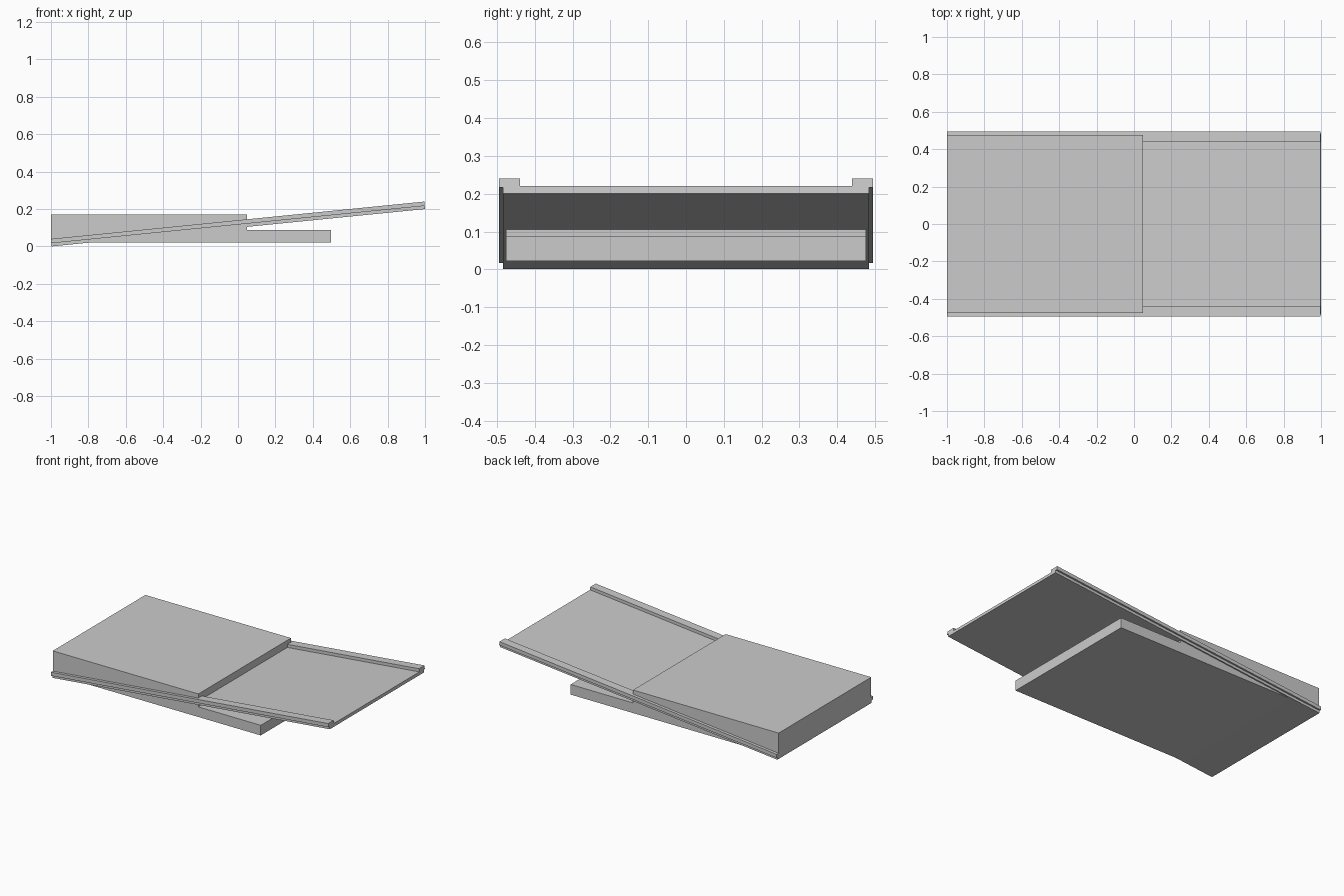
import bpy, bmesh

if "Cube" in bpy.data.objects:
    bpy.data.objects.remove(bpy.data.objects["Cube"])

SLOPE = 0.1

grey = bpy.data.materials.new("plain grey")
grey.diffuse_color = (0.6, 0.6, 0.6, 1)
grey.use_nodes = True
grey.node_tree.nodes["Principled BSDF"].inputs["Base Color"].default_value = grey.diffuse_color


def extrude_profile(name, profile, y0, y1, flip_underside=False):
    """Extrude an x-z outline (counter-clockwise seen from the front) along y."""
    bm = bmesh.new()
    front = [bm.verts.new((x, y0, z)) for x, z in profile]
    back = [bm.verts.new((x, y1, z)) for x, z in profile]
    bm.faces.new(front)
    bm.faces.new(back[::-1])
    n = len(profile)
    for i in range(n):
        j = (i + 1) % n
        bm.faces.new((front[j], front[i], back[i], back[j]))
    bmesh.ops.recalc_face_normals(bm, faces=bm.faces)
    if flip_underside:
        # the deck's underside is seen from its inner side
        for f in bm.faces:
            if f.normal.z < -0.9:
                f.normal_flip()
    mesh = bpy.data.meshes.new(name)
    bm.to_mesh(mesh)
    bm.free()
    mesh.materials.append(grey)
    obj = bpy.data.objects.new(name, mesh)
    bpy.context.collection.objects.link(obj)
    return obj


def on_ramp(s, h):
    """Point at run s along the ramp and height h square to its slope."""
    return (s - SLOPE * h, SLOPE * (s + 1) + h)


def ramp_bar(h0, h1):
    return [on_ramp(-0.996, h0), on_ramp(1, h0), on_ramp(1, h1), on_ramp(-0.996, h1)]


# sloping deck
extrude_profile("ramp_deck", ramp_bar(0, 0.02), -0.484, 0.484, True)

# raised curbs along both edges of the deck
for side, y0, y1 in (("front", -0.495, -0.439), ("back", 0.439, 0.495)):
    extrude_profile(side + "_curb", ramp_bar(0.017, 0.04), y0, y1)

# stepped body crossing the deck: tall half on the left, low half on the right
extrude_profile("stepped_body", [
    (-1, 0.022), (0.497, 0.022), (0.497, 0.088),
    (0.048, 0.088), (0.048, 0.172), (-1, 0.172)], -0.476, 0.476)
